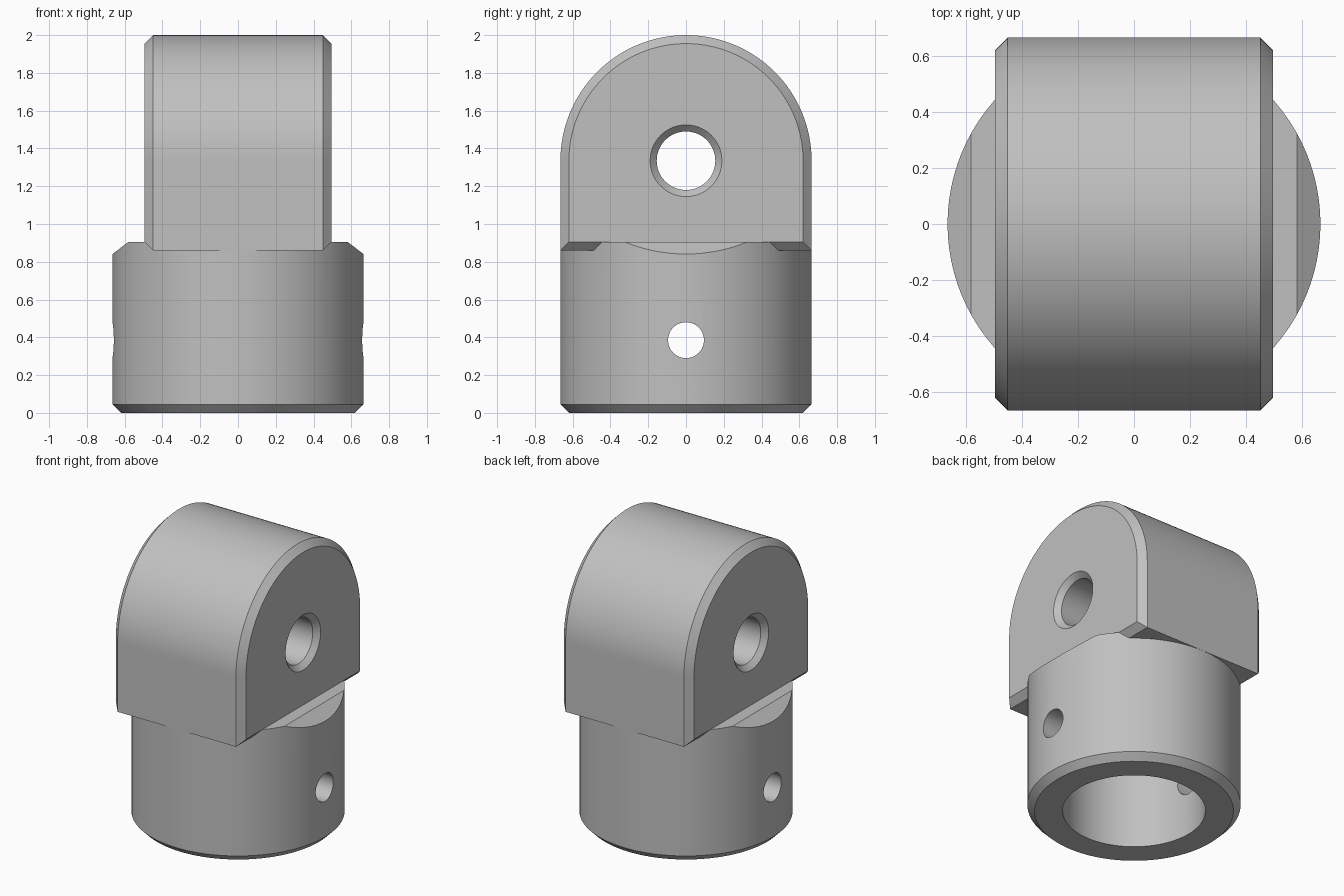
import bpy, bmesh, math
from mathutils import Matrix, Vector

cube = bpy.data.objects.get("Cube")
if cube:
    bpy.data.objects.remove(cube, do_unlink=True)

R = 0.665        # hub radius and half depth of the eye block
W = 0.495        # half width of the eye block
C = 0.045        # chamfer size
EYE_Z = 1.335    # pin hole height

steel = bpy.data.materials.new("plain grey steel")
steel.use_nodes = True
steel.diffuse_color = (0.53, 0.53, 0.53, 1)
steel.node_tree.nodes["Principled BSDF"].inputs["Base Color"].default_value = steel.diffuse_color


def make_object(name, bm):
    bmesh.ops.recalc_face_normals(bm, faces=bm.faces)
    mesh = bpy.data.meshes.new(name)
    bm.to_mesh(mesh)
    bm.free()
    mesh.materials.append(steel)
    obj = bpy.data.objects.new(name, mesh)
    bpy.context.collection.objects.link(obj)
    return obj


def skin(bm, loops):
    """Join matching loops of points into a capped solid."""
    rings = [[bm.verts.new(p) for p in loop] for loop in loops]
    n = len(rings[0])
    for a, b in zip(rings, rings[1:]):
        for i in range(n):
            j = (i + 1) % n
            bm.faces.new((a[i], a[j], b[j], b[i]))
    bm.faces.new(rings[0])
    bm.faces.new(rings[-1])


def lathe(profile, segments=96):
    """Solid of revolution about z from (radius, height) points."""
    bm = bmesh.new()
    turn = 2 * math.pi / segments
    skin(bm, [[(r * math.cos(i * turn), r * math.sin(i * turn), h)
               for i in range(segments)] for r, h in profile])
    return bm


def cross_cutter(name, profile, z):
    """Round cutter lying along x at height z."""
    bm = lathe(profile, 64)
    move = Matrix.Translation((0, 0, z)) @ Matrix.Rotation(math.pi / 2, 4, 'Y')
    bmesh.ops.transform(bm, matrix=move, verts=bm.verts)
    return make_object(name, bm)


def arch(x, inset):
    """Round-topped outline of the eye block in the plane at x."""
    r, bottom, steps = R - inset, 0.86 + inset, 64
    curve = [(x, r * math.cos(math.pi * i / steps), EYE_Z + r * math.sin(math.pi * i / steps))
             for i in range(steps + 1)]
    return curve + [(x, -r, bottom), (x, r, bottom)]


# Hub with a chamfered foot
hub_bm = lathe([(R - C, 0), (R - 0.0005, C), (R - 0.0005, 0.9055)])

# Flat bevels on the two shoulders of the hub
for side in (-1, 1):
    cut = bmesh.ops.bisect_plane(
        hub_bm, geom=hub_bm.verts[:] + hub_bm.edges[:] + hub_bm.faces[:],
        plane_co=Vector((side * 0.58, 0, 0.9055)), plane_no=Vector((side * 0.065, 0, 0.085)),
        clear_outer=True)
    rim = [e for e in hub_bm.edges if e.is_boundary]
    bmesh.ops.holes_fill(hub_bm, edges=rim, sides=0)
body = make_object("clevis_eye_body", hub_bm)

# Eye block with chamfered outline
block_bm = bmesh.new()
skin(block_bm, [arch(-W, C), arch(C - W, 0), arch(W - C, 0), arch(W, C)])
block = make_object("eye_block", block_bm)

# Socket bore, cross hole and countersunk pin hole
bore = make_object("bore_cutter", lathe([(0.445, -0.1), (0.445, 0.77)]))
cross = cross_cutter("cross_hole_cutter", [(0.095, -0.8), (0.095, 0.8)], 0.385)
pin = cross_cutter("pin_hole_cutter",
                   [(0.245, -0.55), (0.155, -0.46), (0.155, 0.46), (0.245, 0.55)], EYE_Z)

bpy.ops.object.select_all(action='DESELECT')
body.select_set(True)
bpy.context.view_layer.objects.active = body
for tool, operation in ((block, 'UNION'), (bore, 'DIFFERENCE'),
                        (cross, 'DIFFERENCE'), (pin, 'DIFFERENCE')):
    mod = body.modifiers.new(tool.name, 'BOOLEAN')
    mod.operation = operation
    mod.solver = 'EXACT'
    mod.object = tool
    bpy.ops.object.modifier_apply(modifier=mod.name)
    bpy.data.objects.remove(tool, do_unlink=True)

bpy.ops.object.shade_smooth_by_angle(angle=math.radians(30))
